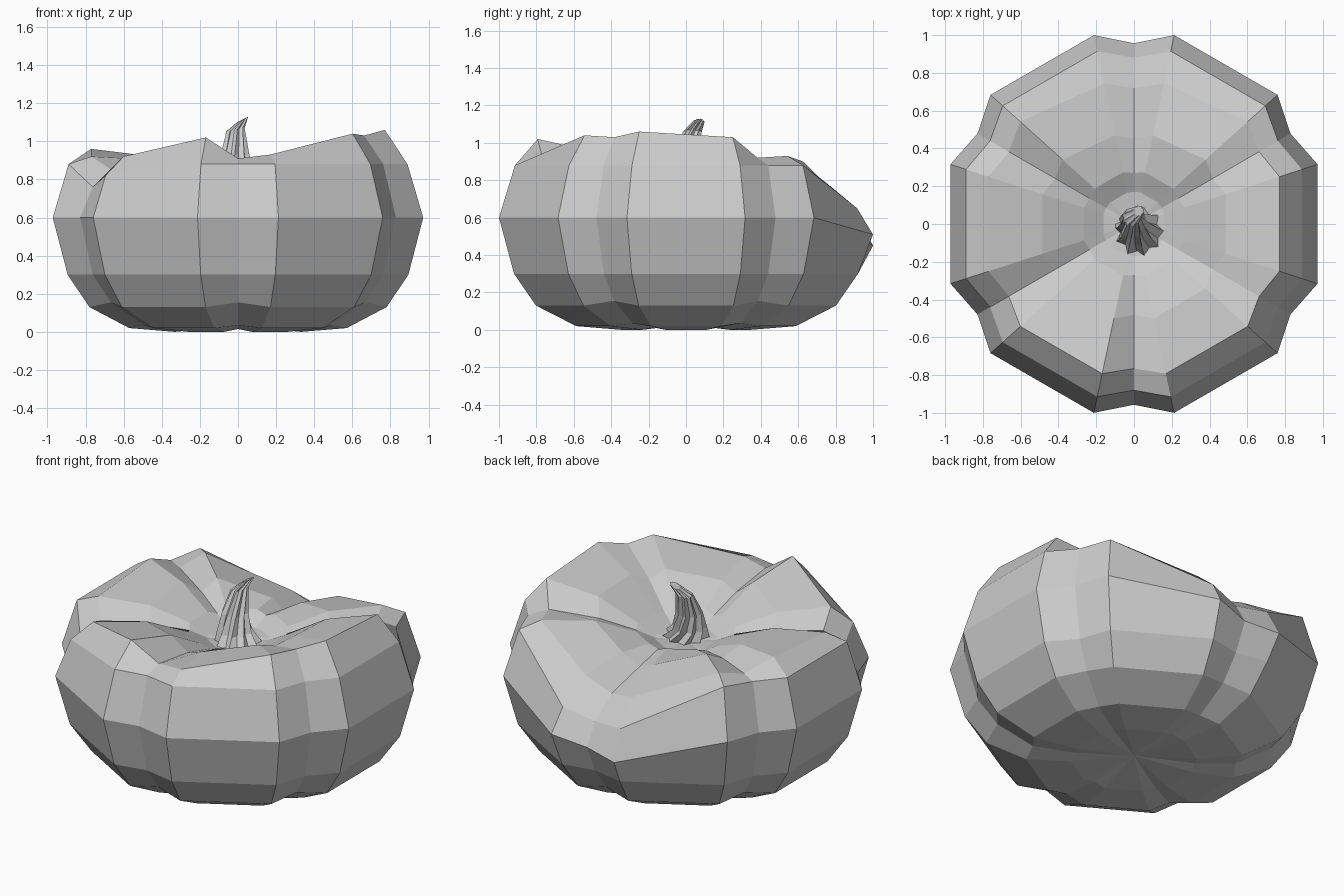
import bpy, bmesh
from math import cos, sin, radians, pi
from mathutils import Vector

old = bpy.data.objects.get("Cube")
if old:
    bpy.data.objects.remove(old)

# Single flat colour
grey = bpy.data.materials.new("plain_grey")
grey.use_nodes = True
colour = (0.6, 0.6, 0.6, 1)
grey.diffuse_color = colour
grey.node_tree.nodes["Principled BSDF"].inputs["Base Color"].default_value = colour


def skin(name, rings, start=None, end=None):
    """Bridge equal-length closed rings, closing each end with a fan or a flat cap."""
    bm = bmesh.new()
    loops = [[bm.verts.new(p) for p in ring] for ring in rings]
    count = len(loops[0])
    for low, high in zip(loops, loops[1:]):
        for i in range(count):
            j = (i + 1) % count
            bm.faces.new((low[i], low[j], high[j], high[i]))
    for loop, tip in ((loops[0][::-1], start), (loops[-1], end)):
        if tip is None:
            bm.faces.new(loop)
        else:
            point = bm.verts.new(tip)
            for i in range(count):
                bm.faces.new((loop[i], loop[(i + 1) % count], point))
    bmesh.ops.recalc_face_normals(bm, faces=bm.faces)
    mesh = bpy.data.meshes.new(name)
    bm.to_mesh(mesh)
    bm.free()
    mesh.materials.append(grey)
    obj = bpy.data.objects.new(name, mesh)
    bpy.context.collection.objects.link(obj)
    return obj


# Six lobes: two ridge points each, with a groove point between lobes
angles = [60 * lobe + step for lobe in range(6) for step in (-18, 18, 30)]


def ring(ridge_r, groove_r, ridge_z, groove_z, special=None):
    special = special or {}
    points = []
    for a in angles:
        groove = a % 60 == 30
        r = groove_r if groove else ridge_r
        z = special.get(a, groove_z if groove else ridge_z)
        points.append(Vector((r * cos(radians(a)), r * sin(radians(a)), z)))
    return points


# Uneven rim with a slumped back and a pinched side groove
rim_z = {-18: 1.06, 18: 1.03, 30: .92, 42: .93, 78: .79, 90: .71, 102: .74,
         138: .93, 150: .88, 162: .96, 198: .92, 210: .85, 222: .92,
         258: 1.02, 270: .91, 282: .93, 318: 1.04, 330: 1.03}
shoulder_z = {78: .65, 90: .6, 102: .62, 138: .9, 210: .76, 222: .82}
belly_z = {78: .51, 90: .47, 102: .45}

rim = ring(.81, .765, 1, .95, rim_z)
for p in rim:
    if p.z < .8:
        p.xy *= .94

# Shallow dish inside the rim, following its height at half strength
middle = []
for a, p in zip(angles, rim):
    sink = .03 if a % 60 == 30 else 0
    middle.append(Vector((p.x * .63, p.y * .63, .92 - sink + (p.z - .95) * .5)))

body = skin("pumpkin_body", [
    ring(.35, .34, 0, .015),
    ring(.6, .57, .02, .035),
    ring(.82, .77, .13, .155),
    ring(.94, .88, .3, .3),
    ring(1.022, .957, .6, .6, belly_z),
    ring(.935, .88, .88, .88, shoulder_z),
    rim,
    middle,
    ring(.28, .27, .83, .81),
    ring(.17, .17, .775, .77),
], start=(0, 0, .03), end=(0, 0, .76))

# Fluted, twisted stem swept along a bent path: x, y, z, radius, tilt
path = [(.035, -.045, .76, .14, 0), (0, -.03, .83, .1, 0), (-.015, -.01, .93, .076, 0),
        (-.015, .035, 1.06, .05, .2), (.025, .07, 1.115, .03, .5)]
flutes = 9
stem_rings = []
for level, (x, y, z, r, tilt) in enumerate(path):
    loop = []
    for i in range(flutes * 2):
        a = pi * i / flutes + level * .25
        rad = r * (.75 if i % 2 else 1)
        loop.append(Vector((x + rad * cos(a), y + rad * sin(a), z + tilt * rad * cos(a))))
    stem_rings.append(loop)
stem = skin("stem", stem_rings)
